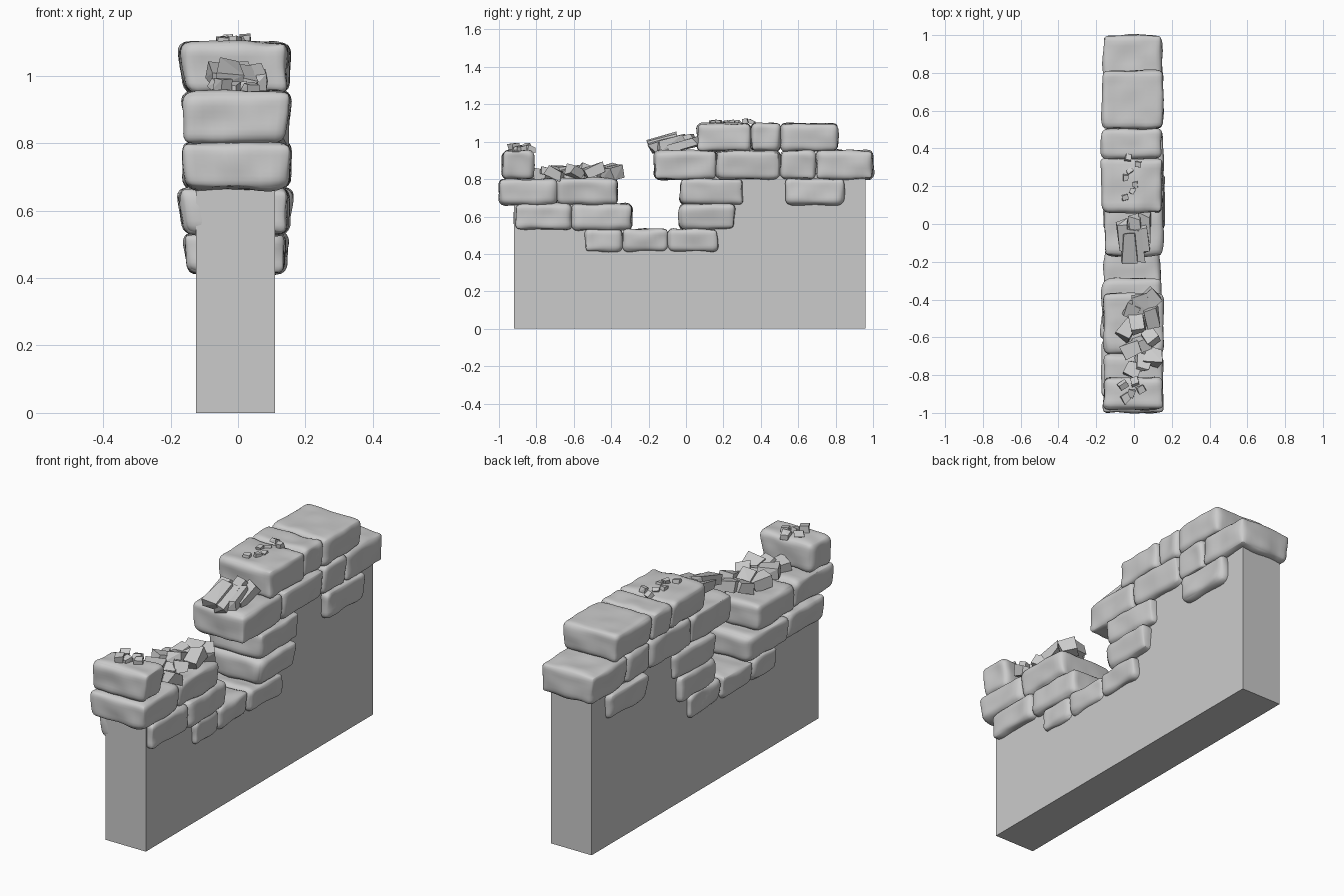
import bpy, bmesh, math, random
from mathutils import Vector, Matrix, noise

if "Cube" in bpy.data.objects:
    bpy.data.objects.remove(bpy.data.objects["Cube"])

random.seed(4)
jit = lambda s: random.uniform(-s, s)


def finish(name, bm, smooth):
    bmesh.ops.recalc_face_normals(bm, faces=bm.faces)
    for f in bm.faces:
        f.smooth = smooth
    me = bpy.data.meshes.new(name)
    bm.to_mesh(me)
    bm.free()
    ob = bpy.data.objects.new(name, me)
    bpy.context.collection.objects.link(ob)


# Plain wall core: stepped side profile extruded through x
def wall_core(profile, x0, x1):
    bm = bmesh.new()
    face = bm.faces.new([bm.verts.new((x0, y, z)) for y, z in profile])
    ext = bmesh.ops.extrude_face_region(bm, geom=[face])
    bmesh.ops.translate(bm, vec=(x1 - x0, 0, 0),
                        verts=[g for g in ext["geom"] if isinstance(g, bmesh.types.BMVert)])
    finish("wall_core", bm, False)


# Worn stone block: rounded box with gentle chisel waves and slight skew
def stone(i, width, y0, y1, z0, z1):
    bm = bmesh.new()
    bmesh.ops.create_cube(bm, size=2)
    bmesh.ops.subdivide_edges(bm, edges=bm.edges, cuts=13, use_grid_fill=True)
    half = Vector((width, y1 - y0, z1 - z0)) / 2
    mid = Vector((jit(0.006) - 0.006, (y0 + y1) / 2, (z0 + z1) / 2))
    seed = Vector((i * 7, i * 3, 0))
    twist, lean = jit(0.006), jit(0.006)
    for v in bm.verts:
        u = Vector([math.sin(c * math.pi / 2) for c in v.co])
        p = Vector([a * h for a, h in zip(u, half)])
        r = 0.03 + 0.01 * noise.noise(p * 9 + seed)
        q = Vector([max(r - h, min(h - r, c)) for c, h in zip(p, half)])
        d = (p - q).normalized()
        p = q + d * (r + 0.011 * noise.noise(p * 11 + seed))
        p.x = p.x * (1 + 0.03 * u.z) + twist * u.y * u.x + lean * u.z
        v.co = mid + p
    finish(f"stone_{i:02d}", bm, True)


# Sharp rubble chip: convex hull of a jittered box
def chip(name, pos, size, turn, tilt):
    bm = bmesh.new()
    bmesh.ops.create_cube(bm, size=1)
    rot = Matrix.Rotation(turn, 3, "Z") @ Matrix.Rotation(tilt, 3, "X")
    for v in bm.verts:
        v.co = pos + rot @ Vector([c * s * random.uniform(0.65, 1.1) for c, s in zip(v.co, size)])
    bmesh.ops.convex_hull(bm, input=bm.verts)
    bmesh.ops.dissolve_limit(bm, angle_limit=0.12, verts=bm.verts, edges=bm.edges)
    finish(name, bm, False)


wall_core([(-0.92, 0), (0.96, 0), (0.96, 0.83), (0.08, 0.83), (0.08, 0.48),
           (-0.4, 0.48), (-0.5, 0.67), (-0.92, 0.67)], -0.125, 0.11)

# Courses from bottom to top: base, top, width, then runs of stone joints along y
courses = [
    (0.412, 0.534, 0.29, [(-0.54, -0.34, -0.095, 0.172)]),
    (0.53, 0.668, 0.315, [(-0.915, -0.61, -0.29), (-0.035, 0.262)]),
    (0.663, 0.803, 0.31, [(-1, -0.69, -0.365), (-0.03, 0.305), (0.53, 0.845)]),
    (0.798, 0.953, 0.305, [(-0.98, -0.812), (-0.17, 0.163, 0.505, 0.695, 1)]),
    (0.95, 1.098, 0.315, [(0.06, 0.347, 0.505, 0.812)]),
]
n = 0
for base, top, width, runs in courses:
    for run in runs:
        for y0, y1 in zip(run, run[1:]):
            n += 1
            stone(n, width, y0, y1, base, top)

# Rubble spread evenly along y: name, count, y start, y end, x middle, x spread, rest z, chip size
piles = [
    ("low_rubble", 12, -0.77, -0.39, 0.03, 0.06, 0.82, (0.085, 0.1, 0.065)),
    ("middle_rubble", 6, -0.13, -0.02, 0.01, 0.05, 0.98, (0.08, 0.17, 0.06)),
    ("top_chips", 7, 0.14, 0.35, -0.01, 0.035, 1.1, (0.034, 0.034, 0.026)),
    ("end_chips", 5, -0.92, -0.83, 0, 0.05, 0.96, (0.045, 0.045, 0.035)),
]
for name, count, y0, y1, xm, spread, z, size in piles:
    slabs = name == "middle_rubble"
    for k in range(count):
        side = (k % 3 - 1) * spread
        pos = Vector((xm + side + jit(0.02), y0 + (y1 - y0) * k / (count - 1),
                      z + random.random() * size[2] * 0.4))
        s = [c * random.uniform(0.8, 1.15) for c in size]
        chip(f"{name}_{k + 1}", pos, s, jit(0.2 if slabs else 0.7), 0.25 if slabs else jit(0.45))
